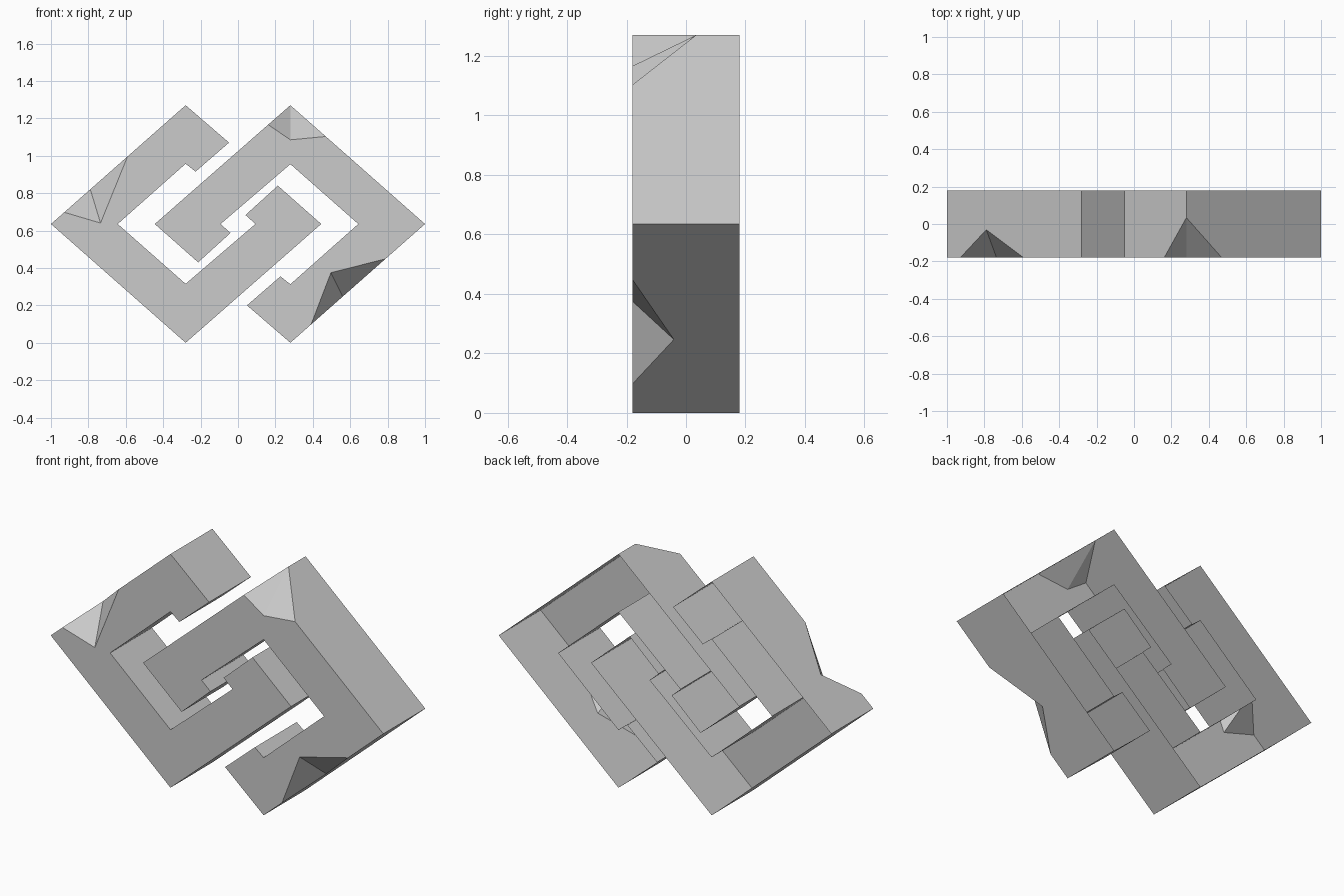
import bpy, bmesh
from mathutils import Vector

cube = bpy.data.objects.get("Cube")
if cube:
    bpy.data.objects.remove(cube, do_unlink=True)

MID, DEPTH = 0.635, 0.18       # centre height, half depth

grey = bpy.data.materials.new("plain_grey")
grey.use_nodes = True
COLOUR = (0.6, 0.6, 0.6, 1)
grey.diffuse_color = COLOUR
grey.node_tree.nodes["Principled BSDF"].inputs["Base Color"].default_value = COLOUR


def make_object(name, bm):
    bmesh.ops.recalc_face_normals(bm, faces=bm.faces)
    mesh = bpy.data.meshes.new(name)
    bm.to_mesh(mesh)
    bm.free()
    mesh.materials.append(grey)
    obj = bpy.data.objects.new(name, mesh)
    bpy.context.collection.objects.link(obj)
    return obj


def hook(name, outline, turn):
    """Extrude the hooked outline; turn = -1 spins it half a turn."""
    bm = bmesh.new()
    face = bm.faces.new([bm.verts.new((turn * x, -DEPTH, MID + turn * (z - MID)))
                         for x, z in outline])
    ext = bmesh.ops.extrude_face_region(bm, geom=[face])
    verts = [v for v in ext["geom"] if isinstance(v, bmesh.types.BMVert)]
    bmesh.ops.translate(bm, verts=verts, vec=(0, 2 * DEPTH, 0))
    return make_object(name, bm)


def rim(x, y, side):
    """Point on the outer sloping wall, side = 1 above the middle, -1 below."""
    return Vector((x, y, MID + side * ((1 - abs(x)) * MID / 0.72 + 0.001)))


def chip(body, side, start, end, deep, inner):
    """Cut a three-sided chip whose tip lies on the outer wall."""
    tip = rim(deep[0], deep[1], side)
    a, b = rim(start, -DEPTH, side), rim(end, -DEPTH, side)
    c = Vector((inner[0], -DEPTH, inner[1]))
    pts = [tip] + [tip + (p - tip) * 1.6 for p in (a, b, c)]
    out = Vector((tip.x - body_centre(body), 0, side)).normalized()
    pts.append((pts[1] + pts[2]) / 2 + out * 0.15)
    bm = bmesh.new()
    for p in pts:
        bm.verts.new(p)
    bmesh.ops.convex_hull(bm, input=bm.verts)
    cutter = make_object("chip_cutter", bm)
    cutter.hide_render = True
    mod = body.modifiers.new("chip", 'BOOLEAN')
    mod.operation, mod.solver, mod.object = 'DIFFERENCE', 'EXACT', cutter
    return cutter


def body_centre(body):
    return 0.28 if body.name.startswith("right") else -0.28


def open_back(body, cutters):
    """Apply the chips, then remove the back so the shell is hollow."""
    deps = bpy.context.evaluated_depsgraph_get()
    mesh = bpy.data.meshes.new_from_object(body.evaluated_get(deps))
    body.modifiers.clear()
    body.data = mesh
    bm = bmesh.new()
    bm.from_mesh(mesh)
    back = [f for f in bm.faces if f.calc_center_median().y > DEPTH - 0.001]
    bmesh.ops.delete(bm, geom=back, context='FACES')
    bm.to_mesh(mesh)
    bm.free()
    for cutter in cutters:
        bpy.data.objects.remove(cutter, do_unlink=True)


# Interlocking hooks
OUTLINE = [(-0.28, 1.27), (-1, MID), (-0.28, 0), (0.445, MID), (0.213, 0.84),
           (0.04, 0.683), (0.093, MID), (-0.28, 0.315), (-0.643, MID),
           (-0.28, 0.957), (-0.227, 0.915), (-0.048, 1.07)]
left_hook = hook("left_hook", OUTLINE, 1)
right_hook = hook("right_hook", OUTLINE, -1)

# Chip on the upper left slope
left_chips = [chip(left_hook, 1, -0.93, -0.59, (-0.79, -0.03), (-0.735, 0.64))]

# Chip on the lower right slope
right_chips = [chip(right_hook, -1, 0.39, 0.79, (0.56, -0.04), (0.497, 0.375))]

# Chip on the top right corner, which spans both slopes
corner = bmesh.new()
tip = Vector((0.28, 0.035, 1.271))
for p in [(0.16, -DEPTH, 1.167), (0.47, -DEPTH, 1.103), (0.28, -DEPTH, 1.085)]:
    corner.verts.new(tip + (Vector(p) - tip) * 1.6)
corner.verts.new(tip)
corner.verts.new((0.28, -0.4, 1.6))
bmesh.ops.convex_hull(corner, input=corner.verts)
corner_cutter = make_object("corner_cutter", corner)
corner_cutter.hide_render = True
mod = right_hook.modifiers.new("corner", 'BOOLEAN')
mod.operation, mod.solver, mod.object = 'DIFFERENCE', 'EXACT', corner_cutter
right_chips.append(corner_cutter)

open_back(left_hook, left_chips)
open_back(right_hook, right_chips)
